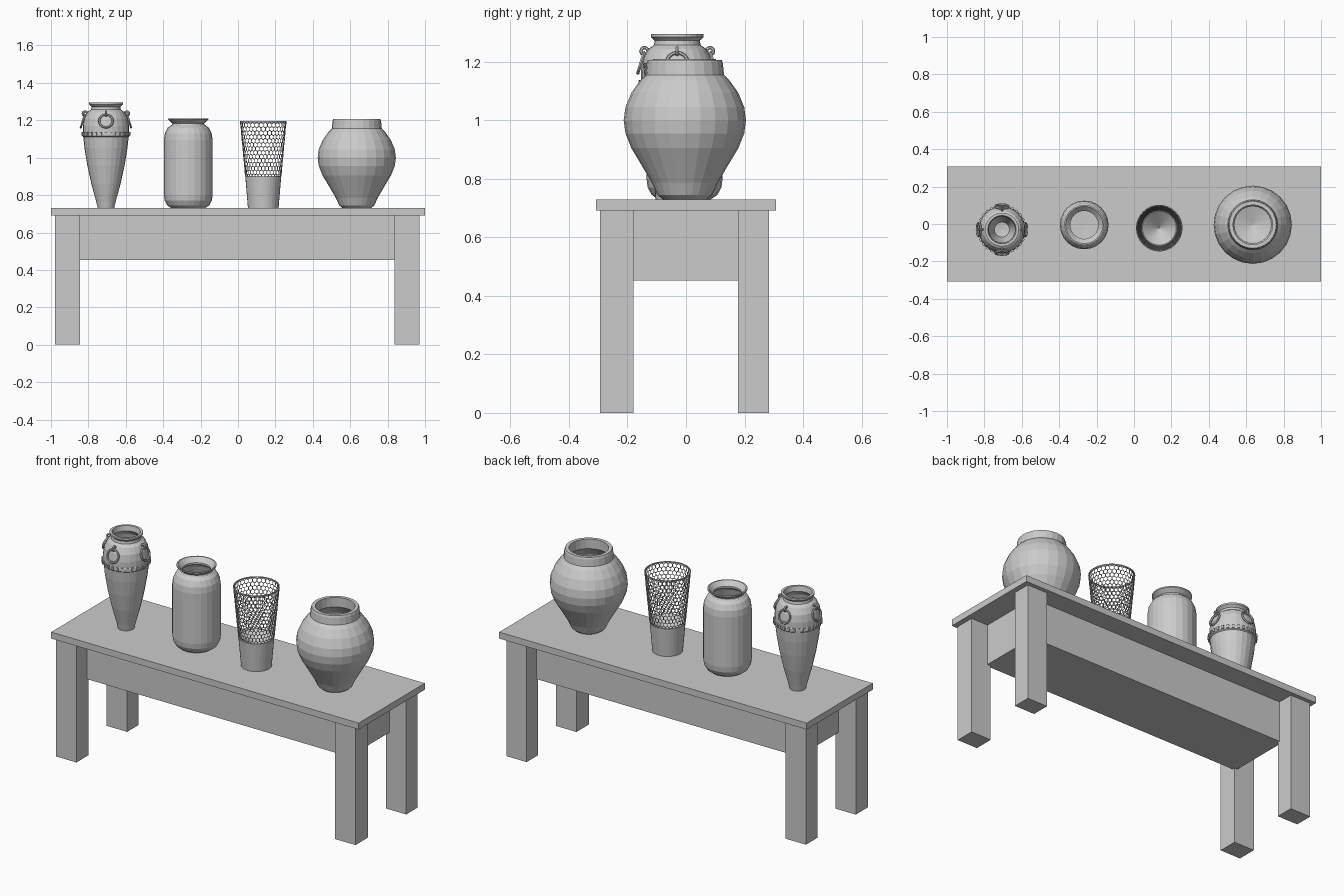
import bpy, bmesh
from math import sin, cos, pi, atan2
from mathutils import Matrix, Vector

if "Cube" in bpy.data.objects:
    bpy.data.objects.remove(bpy.data.objects["Cube"])


def new_object(name, bm, loc=(0, 0, 0)):
    me = bpy.data.meshes.new(name)
    bm.to_mesh(me)
    bm.free()
    ob = bpy.data.objects.new(name, me)
    ob.location = loc
    bpy.context.collection.objects.link(ob)
    return ob


def box(name, x, y, z):
    bm = bmesh.new()
    size = [b - a for a, b in (x, y, z)]
    mid = [(a + b) / 2 for a, b in (x, y, z)]
    bmesh.ops.create_cube(bm, size=1, matrix=Matrix.Translation(mid) @ Matrix.Diagonal((*size, 1)))
    return new_object(name, bm)


def lathe(name, profile, loc, n=24):
    """Revolve (radius, z) points around z; radius 0 closes an end."""
    bm = bmesh.new()
    rings = []
    for r, z in profile:
        if r == 0:
            rings.append([bm.verts.new((0, 0, z))] * n)
        else:
            rings.append([bm.verts.new((r * cos(2 * pi * i / n), r * sin(2 * pi * i / n), z))
                          for i in range(n)])
    for a, b in zip(rings, rings[1:]):
        for i in range(n):
            j = (i + 1) % n
            bm.faces.new(list(dict.fromkeys((a[i], a[j], b[j], b[i]))))
    bmesh.ops.recalc_face_normals(bm, faces=bm.faces)
    return new_object(name, bm, loc)


def torus(bm, major, minor, mat, n=16, m=6):
    v = [[bm.verts.new(mat @ Vector(((major + minor * cos(2 * pi * j / m)) * cos(2 * pi * i / n),
                                     (major + minor * cos(2 * pi * j / m)) * sin(2 * pi * i / n),
                                     minor * sin(2 * pi * j / m)))) for j in range(m)] for i in range(n)]
    for i in range(n):
        for j in range(m):
            k, l = (i + 1) % n, (j + 1) % m
            bm.faces.new((v[i][j], v[k][j], v[k][l], v[i][l]))


# Table
box("table_top", (-1, 1), (-.307, .307), (.692, .73))
box("apron", (-.865, .86), (-.195, .19), (.452, .692))
for side, xs in (("left", (-.978, -.845)), ("right", (.838, .97))):
    for end, ys in (("front", (-.294, -.18)), ("back", (.177, .283))):
        box(f"{end}_{side}_leg", xs, ys, (0, .692))

# Tall amphora with ring handles
A = (-.706, -.03, 0)
lathe("amphora", [(0, .73), (.044, .73), (.052, .765), (.078, .86), (.1, .96), (.115, 1.05),
                  (.121, 1.11), (.127, 1.115), (.127, 1.132), (.124, 1.137), (.124, 1.17),
                  (.117, 1.21), (.1, 1.243), (.08, 1.257), (.077, 1.272), (.09, 1.284),
                  (.09, 1.294), (.076, 1.294), (.07, 1.265), (.095, 1.235), (.113, 1.16),
                  (.108, 1.05), (.07, .86), (.04, .76), (0, .755)], A)
bm = bmesh.new()
for i in range(28):
    m = (Matrix.Rotation(2 * pi * i / 28, 4, 'Z') @ Matrix.Translation((.127, 0, 1.128))
         @ Matrix.Diagonal((.01, .014, .018, 1)))
    bmesh.ops.create_cube(bm, size=1, matrix=m)
new_object("amphora_band_studs", bm, A)
bm = bmesh.new()
tilt = atan2(.024, .08)
for i in range(4):
    turn = Matrix.Rotation(i * pi / 2, 4, 'Z')
    torus(bm, .036, .006, turn @ Matrix.Translation((.124, 0, 1.196)) @ Matrix.Rotation(pi / 2 - tilt, 4, 'Y'))
    # lug that holds the ring
    torus(bm, .012, .006, turn @ Matrix.Translation((.112, 0, 1.236)) @ Matrix.Rotation(pi / 2, 4, 'X'), 10)
new_object("amphora_ring_handles", bm, A)

# Straight-sided jar with flared lip
lathe("flared_jar", [(0, .73), (.09, .73), (.112, .745), (.126, .77), (.13, .8), (.13, 1.095),
                     (.125, 1.13), (.11, 1.16), (.088, 1.176), (.085, 1.184), (.107, 1.203),
                     (.107, 1.21), (.1, 1.21), (.075, 1.184), (.075, 1.174), (.103, 1.15),
                     (.12, 1.095), (.12, .8), (.1, .75), (0, .745)], (-.266, -.005, 0))

# Honeycomb basket: solid lower cup and hexagonal mesh above
B = (.135, -.022, 0)
Z0, Z1, R0, R1 = .9, 1.195, .095, .122
lathe("basket_cup", [(0, .73), (.082, .73), (R0 + .001, Z0), (R0 - .005, Z0), (0, .82)], B, 32)
lathe("basket_rim", [(R1 - .003, Z1 - .006), (R1 + .002, Z1 - .006), (R1 + .002, Z1),
                     (R1 - .003, Z1), (R1 - .003, Z1 - .006)], B, 32)
bm = bmesh.new()
COLS, ROWS = 32, 14
for row in range(ROWS + 1):
    for col in range(COLS):
        pts = []
        for k in range(6):
            t = pi / 2 + k * pi / 3
            u = col + row % 2 / 2 + cos(t) / 3 ** .5
            v = min(max((row + sin(t) * 2 / 3) / ROWS, 0), 1)
            r, a = R0 + (R1 - R0) * v, 2 * pi * u / COLS
            pts.append(bm.verts.new((r * cos(a), r * sin(a), Z0 + (Z1 - Z0) * v)))
        bm.faces.new(pts)
bmesh.ops.remove_doubles(bm, verts=bm.verts, dist=.0008)
bmesh.ops.recalc_face_normals(bm, faces=bm.faces)
mesh = new_object("basket_honeycomb", bm, B)
w = mesh.modifiers.new("wires", 'WIREFRAME')
w.thickness = .005
w.use_even_offset = False

# Wide round pot
lathe("round_pot", [(0, .73), (.075, .73), (.094, .745), (.112, .785), (.15, .85), (.183, .905),
                    (.203, .955), (.209, 1.0), (.203, 1.045), (.182, 1.095), (.152, 1.137),
                    (.134, 1.155), (.13, 1.195), (.126, 1.206), (.106, 1.206), (.106, 1.15),
                    (.165, 1.09), (.19, 1.0), (.168, .91), (.1, .79), (0, .76)], (.635, -.004, 0))
